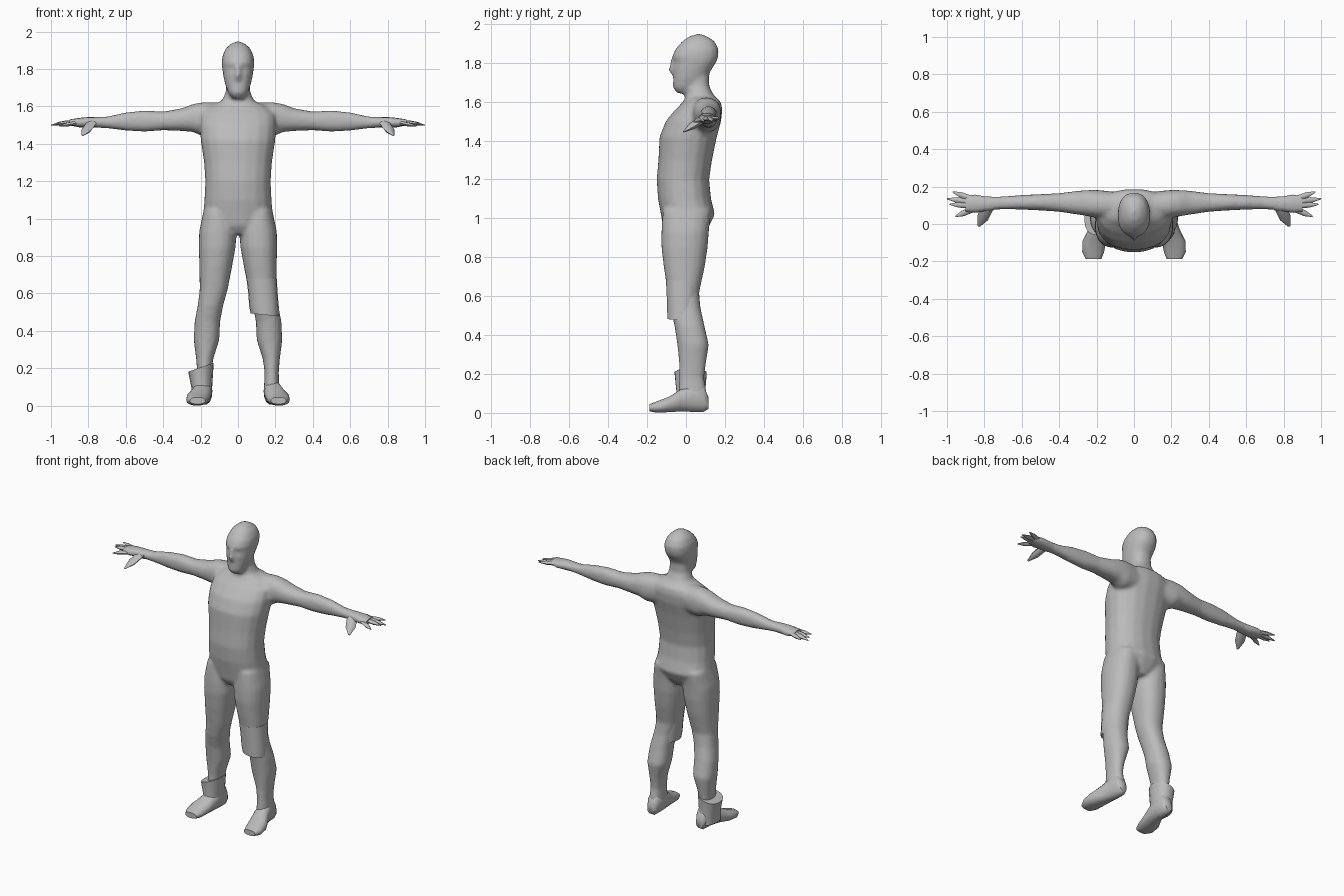
import bpy, bmesh, math
from mathutils import Vector

skin = bpy.data.materials.new("plain grey")
skin.diffuse_color = (0.5, 0.5, 0.5, 1)


def loft(bm, axis, rings, sign=1, sides=18, power=0.88):
    """Closed tube; ring = (position on axis, a min, a max, b min, b max[, tilt])."""
    loops = []
    for t, a0, a1, b0, b1, *tilt in rings:
        loop = []
        for i in range(sides):
            w = 2 * math.pi * i / sides
            c, s = math.cos(w), math.sin(w)
            da = math.copysign(abs(c) ** power, c) * (a1 - a0) / 2
            a = (a0 + a1) / 2 + da
            b = (b0 + b1) / 2 + math.copysign(abs(s) ** power, s) * (b1 - b0) / 2
            p = t + (tilt[0] * da if tilt else 0)
            x, y, z = {'x': (p, a, b), 'y': (a, p, b), 'z': (a, b, p)}[axis]
            loop.append(bm.verts.new((sign * x, y, z)))
        loops.append(loop)
    for lo, hi in zip(loops, loops[1:]):
        for i in range(sides):
            j = (i + 1) % sides
            bm.faces.new((lo[i], lo[j], hi[j], hi[i]))
    bm.faces.new(loops[0][::-1])
    bm.faces.new(loops[-1])


def spike(bm, start, end, r0, r1, flat, sign):
    """Tapered finger between two points."""
    start, end = Vector(start), Vector(end)
    d = (end - start).normalized()
    side = d.cross(Vector((0, 0, 1))).normalized()
    up = side.cross(d)
    loops = []
    for f, r in ((0, r0), (0.55, r0 * 0.95), (1, r1)):
        c = start.lerp(end, f)
        loop = []
        for i in range(6):
            w = math.pi * i / 3
            v = c + side * r * math.cos(w) + up * r * flat * math.sin(w)
            loop.append(bm.verts.new((sign * v.x, v.y, v.z)))
        loops.append(loop)
    for lo, hi in zip(loops, loops[1:]):
        for i in range(6):
            j = (i + 1) % 6
            bm.faces.new((lo[i], lo[j], hi[j], hi[i]))
    bm.faces.new(loops[0][::-1])
    bm.faces.new(loops[-1])


def finish(bm, name, angle=60):
    bmesh.ops.recalc_face_normals(bm, faces=bm.faces[:])
    me = bpy.data.meshes.new(name)
    bm.to_mesh(me)
    bm.free()
    me.materials.append(skin)
    ob = bpy.data.objects.new(name, me)
    bpy.context.collection.objects.link(ob)
    bpy.ops.object.select_all(action='DESELECT')
    bpy.context.view_layer.objects.active = ob
    ob.select_set(True)
    bpy.ops.object.shade_smooth_by_angle(angle=math.radians(angle))
    return ob


# Body: torso, head, arms and legs fused into one skin
body = bmesh.new()
torso = [(.915, .05, -.09, .09), (.96, .14, -.12, .12), (1.02, .187, -.13, .15),
         (1.1, .18, -.145, .13), (1.2, .175, -.152, .12), (1.3, .182, -.143, .135),
         (1.42, .2, -.137, .16), (1.5, .205, -.105, .182), (1.56, .2, -.055, .188),
         (1.6, .16, -.015, .18), (1.63, .085, -.002, .145), (1.68, .066, .0, .12),
         (1.74, .06, .01, .12)]
loft(body, 'z', [(z, -h, h, f, b) for z, h, f, b in torso])
head = [(1.642, .03, -.045, .03), (1.67, .052, -.067, .06), (1.72, .07, -.067, .105),
        (1.77, .08, -.068, .135), (1.805, .085, -.062, .158), (1.83, .088, -.073, .167),
        (1.87, .084, -.055, .168), (1.91, .066, -.02, .148), (1.935, .038, .015, .11),
        (1.947, .01, .05, .08)]
loft(body, 'z', [(z, -h, h, f, b) for z, h, f, b in head])
# Nose
loft(body, 'z', [(1.74, -.012, .012, -.08, -.03), (1.765, -.016, .016, -.092, -.03),
                 (1.82, -.01, .01, -.078, -.03)])
arm = [(.08, .03, .17, 1.45, 1.62), (.19, .03, .182, 1.44, 1.622),
       (.24, .04, .182, 1.462, 1.613), (.3, .05, .178, 1.468, 1.59),
       (.4, .065, .165, 1.472, 1.572), (.5, .072, .16, 1.464, 1.578),
       (.6, .077, .155, 1.47, 1.568), (.7, .078, .148, 1.483, 1.545),
       (.79, .072, .145, 1.487, 1.543)]
leg = [(1.04, .03, .185, -.12, .13), (.93, .008, .208, -.127, .118),
       (.85, .012, .21, -.127, .112), (.75, .03, .207, -.115, .097),
       (.62, .055, .205, -.095, .068), (.54, .078, .215, -.083, .075),
       (.45, .095, .232, -.06, .095), (.35, .1, .237, -.045, .118),
       (.25, .132, .224, -.035, .102), (.18, .142, .218, -.035, .094),
       (.08, .138, .222, -.04, .11)]
for s in (1, -1):
    loft(body, 'x', arm, s)
    loft(body, 'z', leg, s)
ob = finish(body, "body", 80)
remesh = ob.modifiers.new("fuse", 'REMESH')
remesh.mode = 'VOXEL'
remesh.voxel_size = 0.011
remesh.use_smooth_shade = True
soften = ob.modifiers.new("soften", 'SMOOTH')
soften.factor = 0.5
soften.iterations = 6

# Hands and feet
fingers = [((.87, .135, 1.515), (.97, .172, 1.512)), ((.88, .12, 1.517), (1.0, .135, 1.5)),
           ((.88, .1, 1.515), (.985, .105, 1.505)), ((.87, .075, 1.51), (.955, .04, 1.495))]
palm = [(.75, .073, .145, 1.487, 1.542), (.8, .068, .148, 1.486, 1.543),
        (.85, .06, .157, 1.488, 1.538), (.9, .065, .148, 1.498, 1.53)]
foot = [(.116, .155, .205, .02, .08), (.09, .14, .22, .004, .14), (.03, .137, .225, .004, .15),
        (-.03, .14, .245, .006, .12), (-.09, .148, .275, .003, .082),
        (-.15, .16, .277, .0, .06), (-.188, .175, .258, .008, .045)]
for s, label in ((1, "left"), (-1, "right")):
    hand = bmesh.new()
    loft(hand, 'x', palm, s, 12)
    for a, b in fingers:
        spike(hand, a, b, .016, .003, .75, s)
    spike(hand, (.785, .085, 1.51), (.83, -.012, 1.445), .032, .006, .6, s)
    finish(hand, label + "_hand")
    shoe = bmesh.new()
    loft(shoe, 'y', foot, s, 14)
    finish(shoe, label + "_foot")

# Loose trouser hem over the left knee
hem = bmesh.new()
loft(hem, 'z', [(.68, .045, .207, -.104, .07), (.6, .055, .212, -.1, .062),
                (.53, .06, .218, -.098, .06), (.485, .068, .22, -.096, .06, -.1)])
finish(hem, "knee_hem", 45)

# Flared cuff on the right ankle
cuff = bmesh.new()
loft(cuff, 'z', [(.04, .145, .245, -.06, .105), (.1, .138, .25, -.05, .1),
                 (.205, .13, .266, -.06, .108, -.35)], -1, 14)
finish(cuff, "ankle_cuff", 45)
